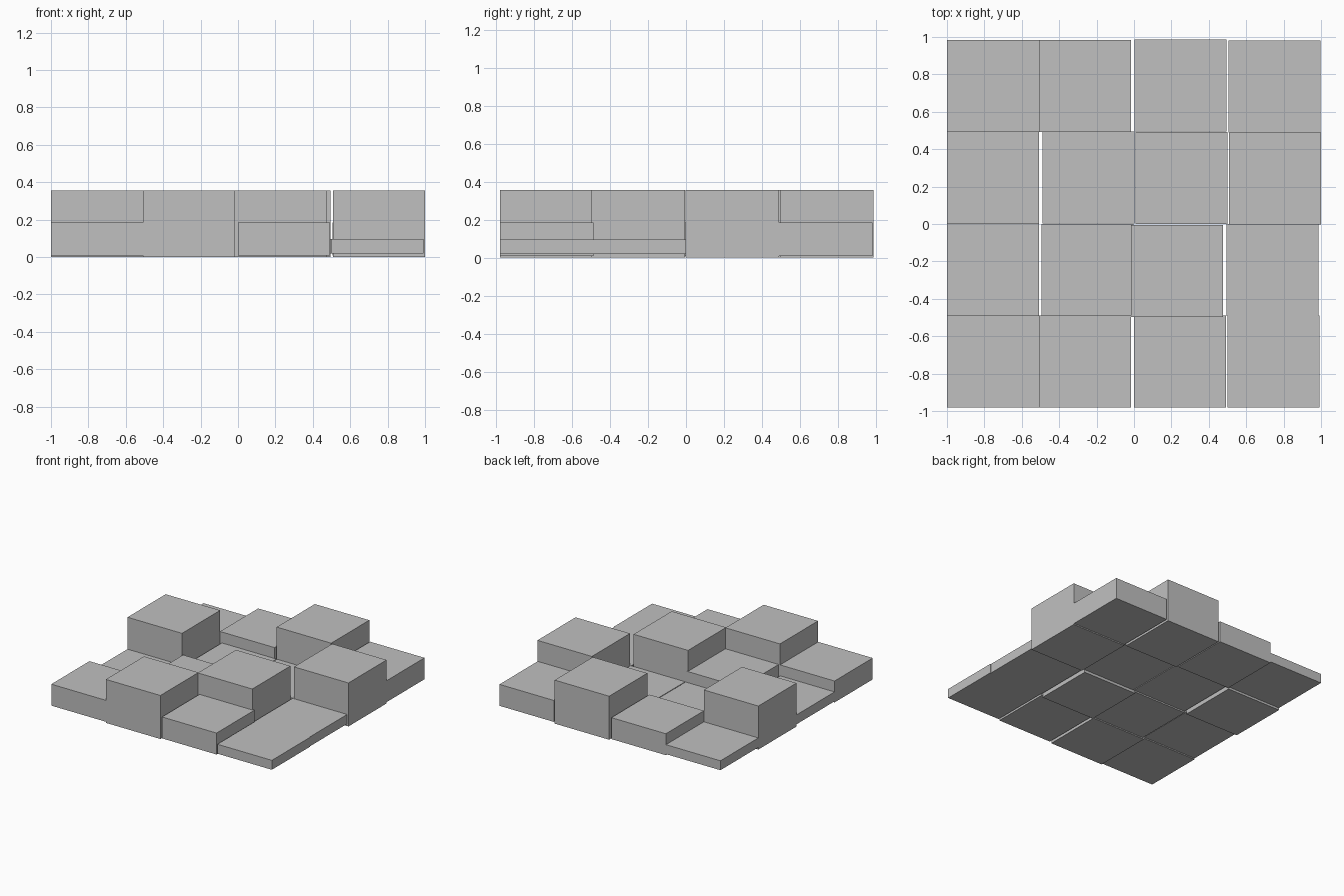
import bpy
import bmesh

cube = bpy.data.objects.get("Cube")
if cube:
    bpy.data.objects.remove(cube, do_unlink=True)

# Single stone colour
stone = bpy.data.materials.new("stone_grey")
stone.use_nodes = True
colour = (0.53, 0.53, 0.53, 1)
stone.diffuse_color = colour
stone.node_tree.nodes["Principled BSDF"].inputs["Base Color"].default_value = colour

SIZE = 0.492                      # footprint of every block
LEVELS = {                        # bottom and top of each block height
    "low": (0.018, 0.095),
    "mid": (0.009, 0.184),
    "tall": (0.0, 0.355),
}


def block(name, x, y, level):
    """Square block with its front corner at x, y."""
    bottom, top = LEVELS[level]
    mesh = bpy.data.meshes.new(name)
    bm = bmesh.new()
    bmesh.ops.create_cube(bm, size=1)
    bmesh.ops.scale(bm, vec=(SIZE, SIZE, top - bottom), verts=bm.verts)
    bmesh.ops.translate(bm, vec=(x + SIZE / 2, y + SIZE / 2, (bottom + top) / 2),
                        verts=bm.verts)
    bm.to_mesh(mesh)
    bm.free()
    mesh.materials.append(stone)
    bpy.context.collection.objects.link(bpy.data.objects.new(name, mesh))


# Rows from front to back; each block is (x, y, height)
rows = {
    "front": [(-1, -0.98, "mid"), (-0.507, -0.98, "tall"),
              (0, -0.98, "mid"), (0.5, -0.98, "low")],
    "middle_front": [(-1, -0.49, "low"), (-0.495, -0.493, "mid"),
                     (-0.015, -0.497, "tall"), (0.495, -0.493, "low")],
    "middle_back": [(-1, 0.003, "tall"), (-0.49, 0.002, "low"),
                    (0.008, 0, "low"), (0.507, -0.002, "tall")],
    "back": [(-1, 0.492, "low"), (-0.507, 0.492, "mid"),
             (0.003, 0.495, "tall"), (0.505, 0.49, "mid")],
}

for row, blocks in rows.items():
    for number, (x, y, level) in enumerate(blocks, 1):
        block(f"{row}_{level}_block_{number}", x, y, level)
